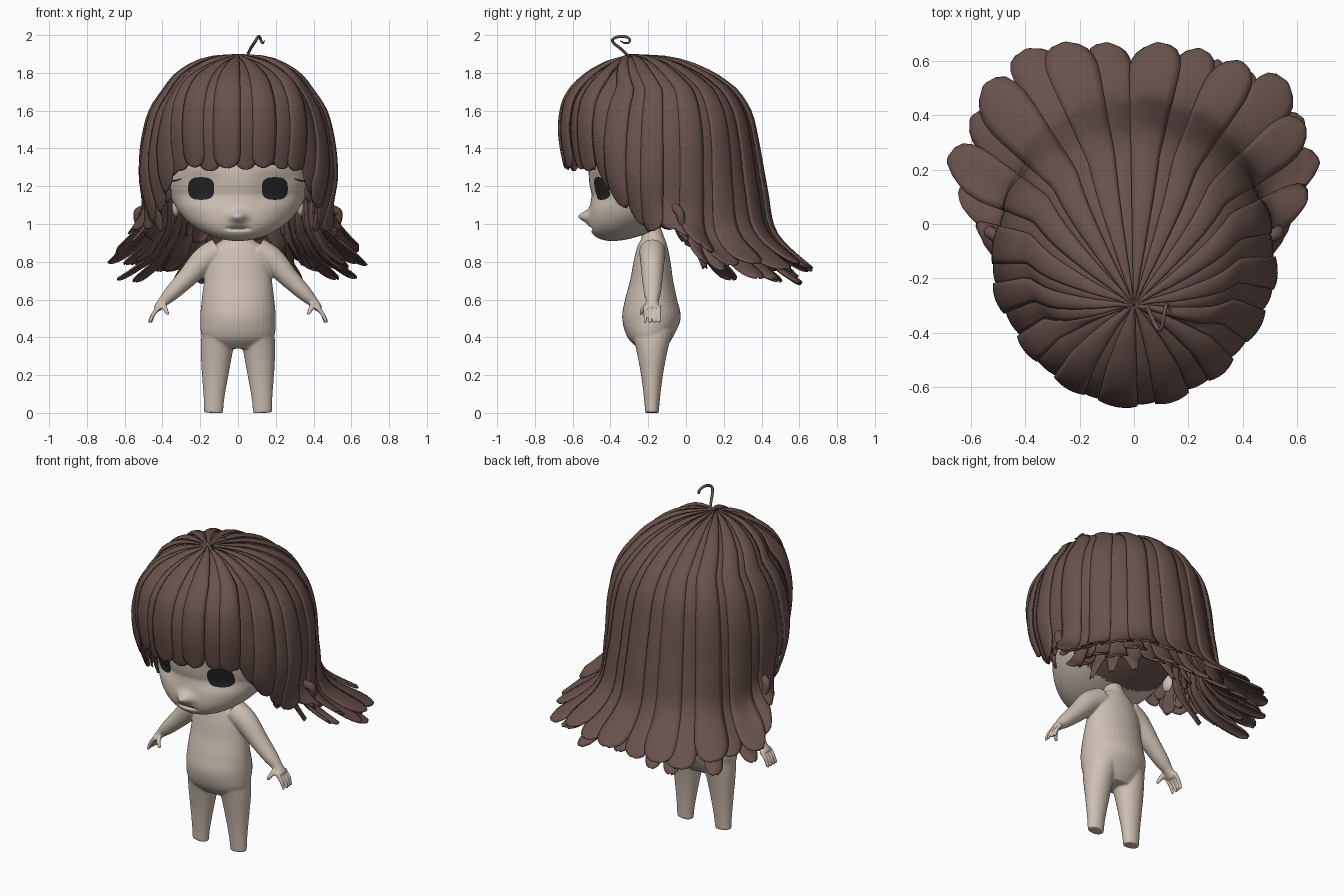
import bpy, bmesh, math, random
from mathutils import Vector

random.seed(4)
if "Cube" in bpy.data.objects:
    bpy.data.objects.remove(bpy.data.objects["Cube"])


def material(name, rgb):
    m = bpy.data.materials.new(name)
    m.use_nodes = True
    m.diffuse_color = (*rgb, 1)
    m.node_tree.nodes["Principled BSDF"].inputs["Base Color"].default_value = (*rgb, 1)
    return m


SKIN = material("pale skin", (.62, .53, .45))
HAIR = material("brown hair", (.14, .083, .072))
DARK = material("eye black", (.018, .018, .02))


def catmull(p, t):
    """Smooth point at t along a list of vectors."""
    last = len(p) - 1
    i = min(int(t), last - 1)
    f = t - i
    a, b, c, d = (p[max(0, min(last, i + k))] for k in (-1, 0, 1, 2))
    return b + (c - a) * f / 2 + (a * 2 - b * 5 + c * 4 - d) * f * f / 2 \
        + (b * 3 - a - c * 3 + d) * f ** 3 / 2


def add_grid(bm, rows, wrap=False, cap=False):
    """Skin rows of points with quads."""
    vs = [[bm.verts.new(p) for p in row] for row in rows]
    n = len(vs[0])
    for lower, upper in zip(vs, vs[1:]):
        for j in range(n if wrap else n - 1):
            k = (j + 1) % n
            bm.faces.new((lower[j], lower[k], upper[k], upper[j]))
    if cap:
        bm.faces.new(vs[0])
        bm.faces.new(vs[-1])


def tube(bm, sections, n=24, fine=5):
    """Smooth elliptic tube; sections are (x, y, z, radius across, radius along y)."""
    keys = [Vector(s) for s in sections]
    path = [catmull(keys, i / fine) for i in range((len(keys) - 1) * fine + 1)]
    rows = []
    for i, p in enumerate(path):
        t = (path[min(i + 1, len(path) - 1)] - path[max(i - 1, 0)]).to_3d().normalized()
        u = Vector((0, 1, 0))
        v = u.cross(t).normalized()
        rows.append([Vector(p[:3]) + v * p[3] * math.cos(q) + u * p[4] * math.sin(q)
                     for q in (math.tau * k / n for k in range(n))])
    add_grid(bm, rows, True, True)


def finish(name, bm, mats, angle=60, recalc=True):
    if recalc:
        bmesh.ops.recalc_face_normals(bm, faces=bm.faces)
    me = bpy.data.meshes.new(name)
    bm.to_mesh(me)
    bm.free()
    ob = bpy.data.objects.new(name, me)
    bpy.context.collection.objects.link(ob)
    for m in mats:
        me.materials.append(m)
    bpy.ops.object.select_all(action='DESELECT')
    ob.select_set(True)
    bpy.context.view_layer.objects.active = ob
    bpy.ops.object.shade_smooth_by_angle(angle=math.radians(angle))
    return ob


def wire(name, points, radii, mat, thick):
    """Smooth round strand through points."""
    cu = bpy.data.curves.new(name, 'CURVE')
    cu.dimensions = '3D'
    cu.bevel_depth = thick
    cu.bevel_resolution = 2
    sp = cu.splines.new('NURBS')
    sp.points.add(len(points) - 1)
    for q, p, r in zip(sp.points, points, radii):
        q.co = (*p, 1)
        q.radius = r
    sp.use_endpoint_u = True
    cu.materials.append(mat)
    bpy.context.collection.objects.link(bpy.data.objects.new(name, cu))


# Body: torso, neck, legs, arms and fingers fused into one skin
bm = bmesh.new()
torso = [(.34, -.18, .13, .07), (.4, -.19, .19, .12), (.5, -.183, .2, .155),
         (.6, -.185, .192, .138), (.7, -.182, .18, .114), (.8, -.18, .165, .098),
         (.88, -.178, .13, .08), (.93, -.175, .07, .06), (1, -.19, .05, .05)]
tube(bm, [(0, y, z, a, b) for z, y, a, b in torso], 36)
leg = [(0, .13, .05, .036), (.08, .127, .055, .043), (.2, .121, .07, .058),
       (.34, .112, .086, .085), (.43, .1, .09, .11)]
arm = [(.1, .86, .07, .07), (.18, .81, .068, .065), (.27, .715, .053, .055),
       (.35, .635, .041, .045), (.4, .585, .027, .032), (.43, .55, .02, .043)]
for s in (1, -1):
    tube(bm, [(s * x, -.18, z, a, b) for z, x, a, b in leg])
    tube(bm, [(s * x, -.178, z, a, b) for x, z, a, b in arm])
    for k in range(4):
        y = -.216 + .025 * k
        end = .472 - .005 * abs(k - 1)
        tube(bm, [(s * .415, y, .565, .014, .01), (s * .447, y, .525, .012, .0095),
                  (s * end, y, .478, .009, .008)], 12)
    tube(bm, [(s * .4, -.2, .58, .018, .018), (s * .385, -.228, .55, .014, .013),
              (s * .37, -.238, .52, .009, .009)], 12)
body = finish("body", bm, [SKIN])
rm = body.modifiers.new("fuse", 'REMESH')
rm.mode = 'VOXEL'
rm.voxel_size = .006
rm.use_smooth_shade = True
sm = body.modifiers.new("soften", 'SMOOTH')
sm.iterations = 5

# Head: ellipsoid with forward chin, nose bump and mouth crease
HC, HR = Vector((0, -.2, 1.27)), Vector((.38, .315, .36))


def shape_face(x, y, z):
    y -= 1.15 * max(0, 1.16 - z) ** 1.3
    if y < -.3:
        y -= .055 * math.exp(-(x / .04) ** 2 - ((z - 1.04) / .03) ** 2)
        y += .018 * math.exp(-(x / .06) ** 4 - ((z - .975) / .009) ** 2)
        for s in (1, -1):
            y += .015 * math.exp(-((x - s * .195) / .1) ** 4 - ((z - 1.19) / .08) ** 4)
    return y


def face_y(x, z):
    d = 1 - (x / HR.x) ** 2 - ((z - HC.z) / HR.z) ** 2
    return shape_face(x, HC.y - HR.y * math.sqrt(max(d, 0)), z)


bm = bmesh.new()
bmesh.ops.create_uvsphere(bm, u_segments=96, v_segments=110, radius=1)
for v in bm.verts:
    v.co = Vector(a * b for a, b in zip(v.co, HR)) + HC
    v.co.y = shape_face(*v.co)
# Hair colour on the back of the skull, black under the fringe
for f in bm.faces:
    c = f.calc_center_median()
    if c.y > -.15 and c.z > .98:
        f.material_index = 1
    elif c.y < -.35 and c.z > 1.315:
        f.material_index = 2
finish("head", bm, [SKIN, HAIR, DARK])


# Eyes: rounded dark plates, with lashes and ears
def eye_ring(s, scale):
    ring = []
    for k in range(32):
        c, q = math.cos(math.tau * k / 32), math.sin(math.tau * k / 32)
        x = s * .195 + .069 * scale * math.copysign(abs(c) ** .7, c)
        z = 1.188 + .06 * scale * math.copysign(abs(q) ** .7, q)
        ring.append((x, face_y(x, z) - .006, z))
    return ring


for s, side in ((1, "left"), (-1, "right")):
    bm = bmesh.new()
    add_grid(bm, [eye_ring(s, k) for k in (.02, .35, .7, 1)], True)
    finish(side + "_eye", bm, [DARK])
    lash = [(s * x, face_y(x, z) - .004, z) for x, z in ((.3, 1.24), (.345, 1.222))]
    wire(side + "_lash", lash + [(s * .39, -.36, 1.225)], [.4, .9, .2], DARK, .005)
    bm = bmesh.new()
    bmesh.ops.create_uvsphere(bm, u_segments=16, v_segments=10, radius=1)
    for v in bm.verts:
        v.co = (s * .33 + v.co.x * .02, v.co.y * .04 - .1, 1.09 + v.co.z * .05)
    finish(side + "_ear", bm, [SKIN])
    curl = [(.49, -.12, 1.28), (.44, -.1, 1.17), (.48, -.05, 1.06), (.55, -.03, 1.08),
            (.52, -.02, .98), (.5, 0, .93)]
    wire(side + "_side_curl", [(s * x, y, z) for x, y, z in curl],
         [.5, 1, 1, 1, .8, .2], HAIR, .025)

# Hair profiles (radius, height) from crown to tip, keyed by angle from the front
CROWN = [(.005, 1.9), (.18, 1.88), (.32, 1.805), (.4, 1.71), (.475, 1.59), (.515, 1.42)]
FRINGE = [(.005, 1.9), (.11, 1.88), (.25, 1.85), (.42, 1.78), (.51, 1.68), (.54, 1.58),
          (.545, 1.49), (.535, 1.4), (.51, 1.28)]
KEYS = [(0, FRINGE), (42, [(r * .96, z) for r, z in FRINGE]),
        (58, CROWN + [(.515, 1.32), (.5, 1.22), (.46, 1.12)]),
        (80, CROWN + [(.53, 1.25), (.5, 1.1), (.45, .95)]),
        (98, CROWN + [(.52, 1.25), (.51, 1.09), (.57, .97)]),
        (117, CROWN + [(.52, 1.18), (.55, .94), (.8, .78)]),
        (145, CROWN + [(.55, 1.18), (.62, .95), (.9, .76)]),
        (180, CROWN + [(.56, 1.18), (.61, .95), (.79, .76)])]


def profile(deg):
    deg = abs((deg + 180) % 360 - 180)
    for (a, p), (b, q) in zip(KEYS, KEYS[1:]):
        if deg <= b:
            f = (deg - a) / (b - a)
            return [Vector(u).lerp(Vector(v), f) for u, v in zip(p, q)]


def hair_point(deg, t, lift):
    """Point on the hair surface, t in 0..8, pushed along its normal; the crown sits forward."""
    p = profile(deg)
    i = min(int(t), 7)
    c, d = catmull(p, t), (p[i + 1] - p[i]).normalized()
    r, z = c.x - d.y * lift, c.y + d.x * lift
    a = math.radians(deg)
    return (r * math.sin(a), -.13 - .17 * max(0, 1 - t / 3) - r * math.cos(a), z)


def lock(bm, deg, half, end, lift, start=0, bulge=.012, steps=30):
    """One arched ribbon of hair with a rounded tip."""
    rows = []
    for i in range(steps + 1):
        t = start + (end - start) * (1 - (1 - i / steps) ** 1.5)
        taper = math.sqrt(max(.02, 1 - max(0, (t - end + .55) / .55) ** 2.5))
        grow = min(1, .15 + t / 2)
        rows.append([hair_point(deg + half * taper * j / 3, t,
                                lift + bulge * grow * (1 - (j / 3) ** 2)) for j in range(-3, 4)])
    add_grid(bm, rows)


def finish_hair(name, bm):
    ob = finish(name, bm, [HAIR], 50, False)
    so = ob.modifiers.new("thickness", 'SOLIDIFY')
    so.thickness = .008
    so.offset = 0


# Hair underlayer and overlapping outer locks of uneven width
bm = bmesh.new()
add_grid(bm, [[hair_point(5 * k, 7 * i / 24, -.024) for k in range(72)] for i in range(25)], True)
finish_hair("hair_cap", bm)
bm = bmesh.new()
COUNT = 32
for k in range(COUNT):
    deg = (k + .5 + random.uniform(-.15, .15)) * 360 / COUNT
    lock(bm, deg, random.uniform(6.3, 8), 8 - random.uniform(0, .25),
         -.018 + .012 * (k % 2), bulge=random.uniform(.006, .012))
finish_hair("hair_locks", bm)

# Ragged inner locks under the long back, beside the cheeks and at the nape
bm = bmesh.new()
for k in range(18):
    lock(bm, 102 + 156 * k / 17, random.uniform(4, 6), random.uniform(7.5, 8),
         -random.uniform(.05, .11), start=5.5, steps=14)
for s in (1, -1):
    for deg, end in ((60, 7.9), (70, 7.5), (80, 8), (88, 7.6)):
        lock(bm, s * deg, 5, end, -.05, start=5, steps=14)
for k in range(9):
    lock(bm, 120 + 15 * k, 10, random.uniform(6.7, 7.1), -.2, start=3.5, steps=14)
finish_hair("inner_locks", bm)

# Curled strand standing on the crown
curl = [(.04, -.29, 1.87), (.06, -.33, 1.92), (.08, -.38, 1.95), (.1, -.4, 1.98),
        (.11, -.34, 2), (.12, -.28, 1.98), (.13, -.31, 1.945), (.14, -.35, 1.97)]
wire("curled_strand", curl, [.8, 1, 1, 1, 1, .9, .7, .3], HAIR, .008)
